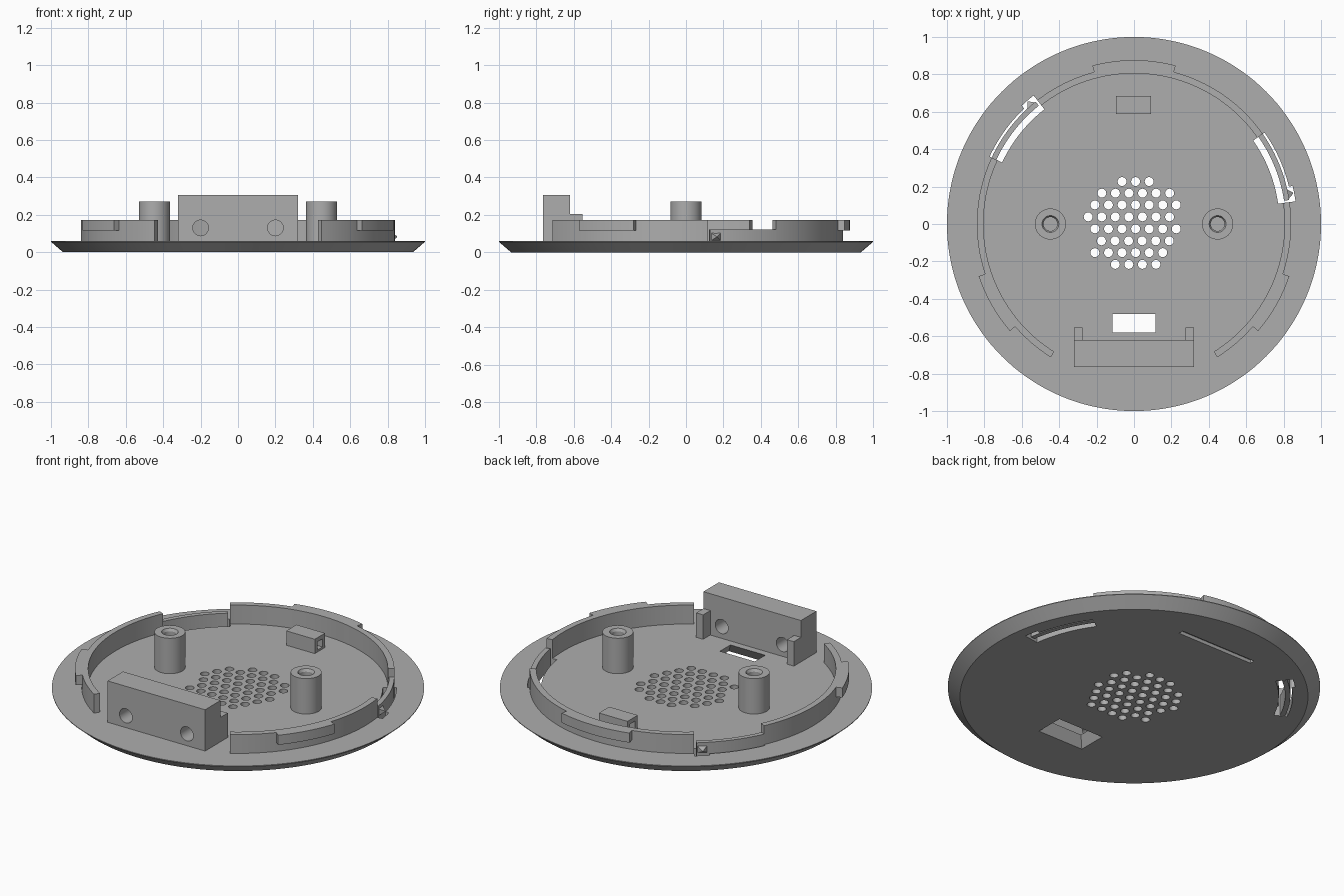
import bpy, bmesh, math
from mathutils import Vector

if "Cube" in bpy.data.objects:
    bpy.data.objects.remove(bpy.data.objects["Cube"])

grey = bpy.data.materials.new("plain grey")
grey.diffuse_color = (0.42, 0.42, 0.42, 1)
grey.use_nodes = True
grey.node_tree.nodes["Principled BSDF"].inputs["Base Color"].default_value = grey.diffuse_color


def finish(name, bm):
    bmesh.ops.recalc_face_normals(bm, faces=bm.faces)
    me = bpy.data.meshes.new(name)
    bm.to_mesh(me)
    bm.free()
    me.materials.append(grey)
    ob = bpy.data.objects.new(name, me)
    bpy.context.collection.objects.link(ob)
    return ob


def smooth(ob):
    bpy.ops.object.select_all(action='DESELECT')
    ob.select_set(True)
    bpy.context.view_layer.objects.active = ob
    bpy.ops.object.shade_smooth_by_angle(angle=math.radians(25))


def loft(bm, low, high):
    """Closed solid between two matching outlines of 3D points."""
    a = [bm.verts.new(p) for p in low]
    b = [bm.verts.new(p) for p in high]
    n = len(a)
    bm.faces.new(a[::-1])
    bm.faces.new(b)
    for i in range(n):
        j = (i + 1) % n
        bm.faces.new((a[i], a[j], b[j], b[i]))


def prism(bm, pts, z0, z1):
    loft(bm, [(x, y, z0) for x, y in pts], [(x, y, z1) for x, y in pts])


def rect(x0, x1, y0, y1):
    return [(x0, y0), (x1, y0), (x1, y1), (x0, y1)]


def polar(r, a):
    return (r * math.cos(math.radians(a)), r * math.sin(math.radians(a)))


def arc(r, a0, a1):
    n = max(2, round(abs(a1 - a0) / 2))
    return [polar(r, a0 + (a1 - a0) * i / n) for i in range(n + 1)]


def sector(r0, r1, a0, a1):
    return arc(r1, a0, a1) + arc(r0, a1, a0)


def lathe(name, profile, n, loc=(0, 0, 0)):
    """Revolve (radius, z) points; first and last lie on the axis."""
    bm = bmesh.new()
    ends = [bm.verts.new((0, 0, profile[k][1])) for k in (0, -1)]
    rings = [[bm.verts.new((*polar(r, 360 * i / n), z)) for i in range(n)]
             for r, z in profile[1:-1]]
    for i in range(n):
        j = (i + 1) % n
        bm.faces.new((ends[0], rings[0][j], rings[0][i]))
        bm.faces.new((ends[1], rings[-1][i], rings[-1][j]))
        for a, b in zip(rings, rings[1:]):
            bm.faces.new((a[i], a[j], b[j], b[i]))
    bmesh.ops.translate(bm, verts=bm.verts, vec=loc)
    bmesh.ops.dissolve_limit(bm, angle_limit=0.001, verts=bm.verts, edges=bm.edges)
    return finish(name, bm)


def cut(ob, bm):
    """Subtract the solids in bm from ob, then drop the cutter."""
    cutter = finish("cutter", bm)
    cutter.hide_render = True
    mod = ob.modifiers.new("cut", 'BOOLEAN')
    mod.object, mod.operation, mod.solver = cutter, 'DIFFERENCE', 'EXACT'
    bpy.ops.object.select_all(action='DESELECT')
    ob.select_set(True)
    bpy.context.view_layer.objects.active = ob
    bpy.ops.object.modifier_apply(modifier="cut")
    bpy.data.objects.remove(cutter)


T = 0.06       # plate thickness
TOP = 0.172    # ring height
LATCHES = (8, 128)

# Bevelled round plate
plate = lathe("base_plate", [(0, 0), (0.935, 0), (1, T - 0.004), (1, T), (0, T)], 144)
bm = bmesh.new()
# hexagonal field of sound holes: first x, y, count
for x, y, count in ((-.064, .227, 3), (-.172, .165, 6), (-.209, .102, 7), (-.245, .038, 7),
                    (-.209, -.026, 7), (-.174, -.09, 6), (-.209, -.153, 6), (-.1, -.216, 4)):
    for i in range(count):
        cx = x + i * 0.0725
        prism(bm, [(cx + px, y + py) for px, py in
                   (polar(0.024, k * 22.5) for k in range(16))], -0.02, T + 0.02)
# flared cable opening at the front
lo, hi = rect(-.155, .155, -.62, -.44), rect(-.105, .105, -.567, -.493)
lo = rect(-.162, .162, -.627, -.433)
loft(bm, [(x, y, -0.02) for x, y in lo],
     [(x, y, T + 0.01) for x, y in rect(-.108, .108, -.573, -.487)])
# shallow groove underneath
prism(bm, rect(-.25, .25, .675, .705), -0.02, 0.02)
# latch slots, widened at the free end
for a in LATCHES:
    outline = (arc(0.872, a, a + 5.5) + arc(0.852, a + 5.5, a + 27) + arc(0.778, a + 27, a))
    prism(bm, outline, -0.02, T + 0.02)
cut(plate, bm)
smooth(plate)

# Standing ring in three stretches, open at the front
bm = bmesh.new()
for a0, a1 in ((-58, 8), (35, 128), (155, 238)):
    prism(bm, sector(0.805, 0.84, a0, a1), T, TOP)
smooth(finish("ring_wall", bm))

# Locking lips on the outside of the ring
bm = bmesh.new()
for a0, a1 in ((75.3, 104.7), (198.6, 220.8), (319.2, 341.4)):
    prism(bm, sector(0.838, 0.876, a0, a1), 0.115, TOP)
smooth(finish("locking_lips", bm))

# Springy latch arms, each with a pyramid nub
arms, nubs = bmesh.new(), bmesh.new()
for a in LATCHES:
    prism(arms, sector(0.812, 0.84, a + 0.8, a + 27.3), 0.004, 0.122)
    low, high = [], []
    for da, z in ((1, T), (5, T), (5, 0.105), (1, 0.105)):
        low.append((*polar(0.835, a + da), z))
        high.append(Vector((*polar(0.866, a + 3 + (da - 3) * 0.1), 0.0825 + (z - 0.0825) * 0.1)))
    loft(nubs, low, high)
smooth(finish("latch_arms", arms))
finish("latch_nubs", nubs)

# Screw pillars with countersunk blind holes
for side, sx in (("left", -1), ("right", 1)):
    smooth(lathe(side + "_pillar", [(0, T), (0.083, T), (0.083, 0.27), (0.045, 0.27),
                                    (0.037, 0.255), (0.037, 0.09), (0, 0.09)], 48,
                 (sx * 0.447, 0, 0)))

# Front mounting block with two cross holes
bm = bmesh.new()
prism(bm, rect(-.32, .32, -.765, -.62), T, 0.305)
block = finish("front_block", bm)
bm = bmesh.new()
for cx in (-0.2, 0.2):
    circle = [polar(0.042, k * 11.25) for k in range(32)]
    loft(bm, [(cx + u, -0.8, 0.13 + v) for u, v in circle],
         [(cx + u, -0.58, 0.13 + v) for u, v in circle])
cut(block, bm)
smooth(block)

# Ribs behind the block
bm = bmesh.new()
for x0, x1 in ((-.32, -.275), (.275, .32)):
    prism(bm, rect(x0, x1, -.62, -.553), T, 0.205)
finish("block_ribs", bm)

# Cable loop at the back
bm = bmesh.new()
prism(bm, rect(-.095, .092, .588, .684), T, 0.145)
loop = finish("cable_loop", bm)
bm = bmesh.new()
prism(bm, rect(-.2, .2, .612, .66), 0.072, 0.12)
cut(loop, bm)
